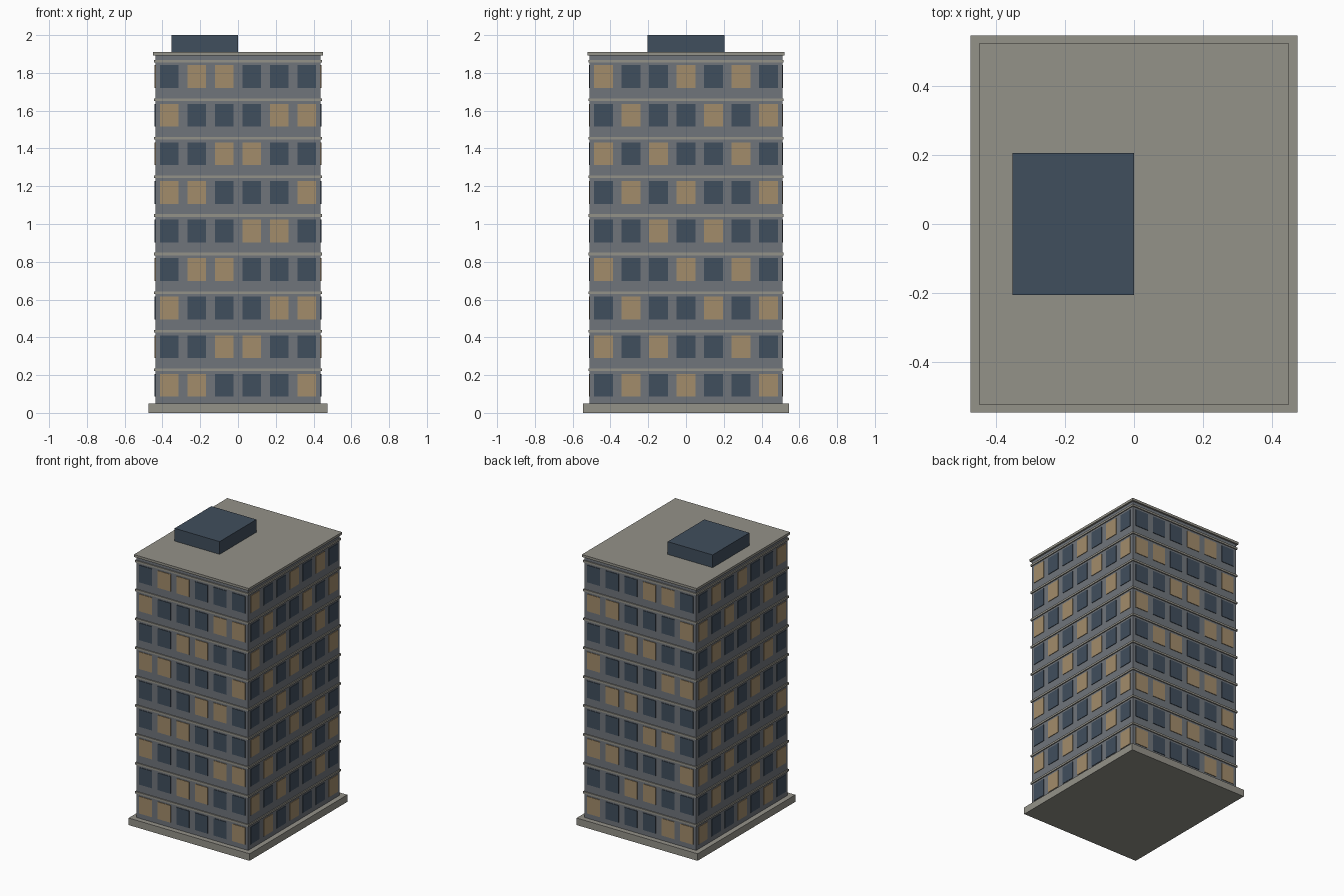
import bpy
import bmesh
from mathutils import Matrix, Vector

if "Cube" in bpy.data.objects:
    bpy.data.objects.remove(bpy.data.objects["Cube"])


def make_material(name, rgb):
    """Flat colour from sRGB bytes, stored as linear values."""
    linear = [((c / 255 + 0.055) / 1.055) ** 2.4 for c in rgb] + [1.0]
    mat = bpy.data.materials.new(name)
    mat.use_nodes = True
    mat.diffuse_color = linear
    mat.node_tree.nodes["Principled BSDF"].inputs["Base Color"].default_value = linear
    return mat


WALL = make_material("grey wall", (112, 117, 123))
TRIM = make_material("pale stone", (148, 146, 137))
DARK = make_material("dark glass", (64, 78, 93))
LIT = make_material("lit glass", (162, 140, 107))


def add_box(bm, center, size):
    matrix = Matrix.Translation(Vector(center)) @ Matrix.Diagonal((*size, 1))
    bmesh.ops.create_cube(bm, size=1, matrix=matrix)


def make_boxes(name, boxes, mat):
    """One object made of (center, size) boxes."""
    bm = bmesh.new()
    for center, size in boxes:
        add_box(bm, center, size)
    mesh = bpy.data.meshes.new(name)
    bm.to_mesh(mesh)
    bm.free()
    mesh.materials.append(mat)
    obj = bpy.data.objects.new(name, mesh)
    bpy.context.collection.objects.link(obj)
    return obj


def slab(half_x, half_y, low, high, x=0):
    return (x, 0, (low + high) / 2), (2 * half_x, 2 * half_y, high - low)


# Main dimensions
HALF_X, HALF_Y = 0.437, 0.51
BASE_TOP, WALL_TOP, ROOF_TOP = 0.05, 1.893, 1.91
FLOORS, STEP, PITCH = 9, 0.2043, 0.1457
WIN_W, WIN_H, PLATE = 0.1, 0.121, 0.008

# Plinth, walls, roof and rooftop plant room
make_boxes("plinth", [slab(0.473, 0.546, 0, BASE_TOP)], TRIM)
make_boxes("walls", [slab(HALF_X, HALF_Y, BASE_TOP, WALL_TOP)], WALL)
make_boxes("roof_slab", [slab(0.449, 0.522, WALL_TOP, ROOF_TOP)], TRIM)
make_boxes("plant_room", [slab(0.176, 0.205, ROOF_TOP, 2.0, x=-0.176)], DARK)

# Ledge around each floor
ledges = []
for floor in range(FLOORS):
    z = BASE_TOP + floor * STEP + 0.178
    ledges.append(slab(HALF_X + 0.007, HALF_Y + 0.007, z - 0.007, z + 0.007))
make_boxes("floor_ledges", ledges, TRIM)

# Windows: opposite walls share one pattern of lit rooms
panes = {True: [], False: []}
for floor in range(FLOORS):
    z = BASE_TOP + floor * STEP + 0.096
    for side in (-1, 1):
        for col in range(6):
            lit = (col + 3 * floor) % 5 in (0, 1)
            center = ((col - 2.5) * PITCH, side * HALF_Y, z)
            panes[lit].append((center, (WIN_W, PLATE, WIN_H)))
        for col in range(7):
            lit = (col + floor) % 5 in (1, 3)
            center = (side * HALF_X, (col - 3) * PITCH, z)
            panes[lit].append((center, (PLATE, WIN_W, WIN_H)))
make_boxes("dark_windows", panes[False], DARK)
make_boxes("lit_windows", panes[True], LIT)
